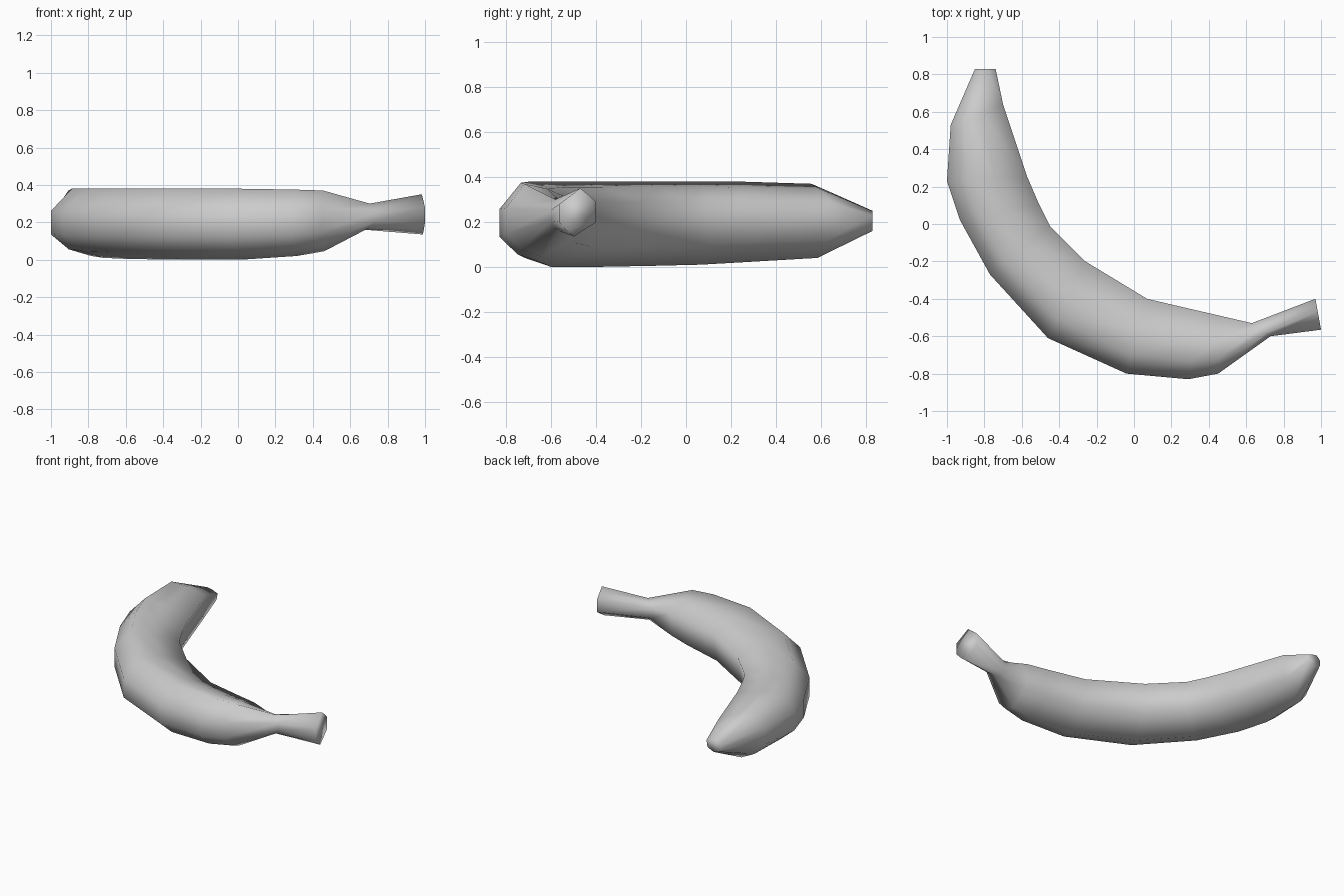
import bpy, bmesh
from mathutils import Vector

cube = bpy.data.objects.get("Cube")
if cube:
    bpy.data.objects.remove(cube)

# Cross-sections as (outer to inner, bottom to top)
BODY = [(0, .32), (0, .67), (.26, 1), (.6, .93), (1, .76), (.93, .24), (.5, 0), (.22, .1)]
STEM = [(0, .3), (0, .67), (.57, 1), (.8, .86), (1, .72), (1, .3), (.4, 0), (.2, .13)]
SIDES = len(BODY)

# Stations along the bend: outer x, y, inner x, y, bottom, top
STATIONS = [
    (-.85, .83, -.74, .83, .16, .25),
    (-.98, .53, -.70, .64, .04, .37),
    (-1, .23, -.57, .25, .02, .38),
    (-.93, .02, -.51, .11, .01, .38),
    (-.77, -.27, -.45, -.01, .005, .38),
    (-.46, -.61, -.26, -.20, 0, .38),
    (-.04, -.80, .07, -.40, 0, .38),
    (.29, -.83, .34, -.463, .02, .375),
    (.45, -.80, .47, -.493, .045, .37),
    (.73, -.60, .63, -.53, .16, .30),
    (1, -.565, .97, -.40, .135, .35),
]

skin = bpy.data.materials.new("pale grey skin")
skin.use_nodes = True
GREY = (.6, .6, .6, 1)
skin.diffuse_color = GREY
skin.node_tree.nodes["Principled BSDF"].inputs["Base Color"].default_value = GREY

# Loft the fruit through its stations, from blossom tip to stem
bm = bmesh.new()
rings = []
for station in STATIONS:
    ox, oy, ix, iy, low, high = station
    outer, inner = Vector((ox, oy, 0)), Vector((ix, iy, 0))
    ring = []
    for across, up in STEM if station is STATIONS[-1] else BODY:
        point = outer.lerp(inner, across)
        point.z = low + (high - low) * up
        ring.append(bm.verts.new(point))
    rings.append(ring)
for a, b in zip(rings, rings[1:]):
    for i in range(SIDES):
        j = (i + 1) % SIDES
        bm.faces.new((a[i], a[j], b[j], b[i]))
bm.faces.new(rings[0])
bm.faces.new(rings[-1])
bmesh.ops.recalc_face_normals(bm, faces=bm.faces)

mesh = bpy.data.meshes.new("banana")
bm.to_mesh(mesh)
bm.free()
mesh.materials.append(skin)
banana = bpy.data.objects.new("banana", mesh)
bpy.context.collection.objects.link(banana)

# Soft shading over the whole skin, ends included
for face in mesh.polygons:
    face.use_smooth = True
